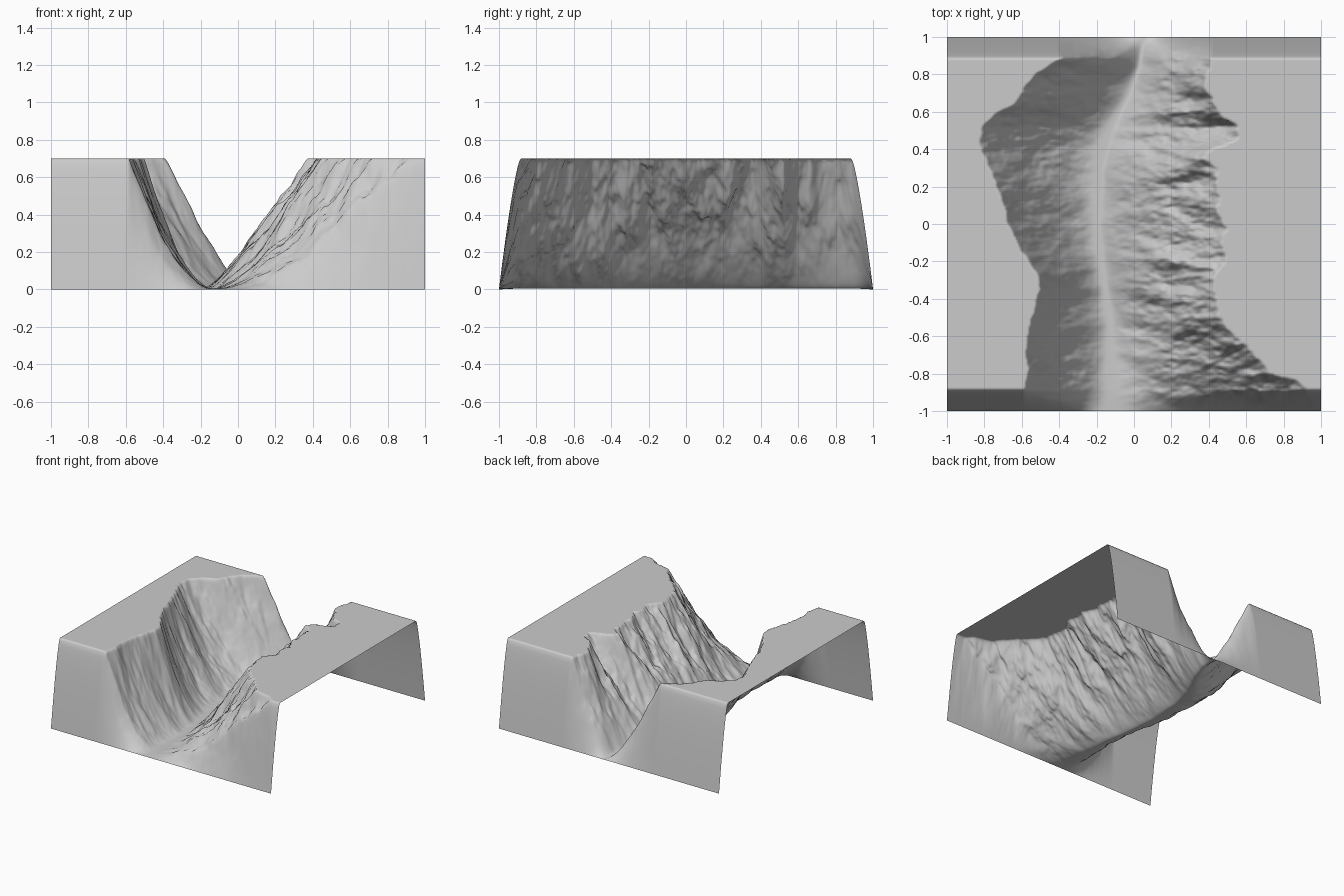
import bpy, bmesh, math
from mathutils import noise, Vector

if "Cube" in bpy.data.objects:
    bpy.data.objects.remove(bpy.data.objects["Cube"])

N = 220          # grid resolution
TOP = 0.70       # plateau height

# canyon plan: (y, x) control points
LEFT_RIM = [(-1, -.62), (-.8, -.57), (-.65, -.57), (-.5, -.54), (-.35, -.50), (-.25, -.52),
            (-.15, -.60), (0, -.66), (.15, -.70), (.3, -.77), (.42, -.82), (.52, -.80),
            (.6, -.70), (.68, -.61), (.8, -.52), (.88, -.40), (1, -.38)]
RIGHT_RIM = [(-1, .98), (-.88, .92), (-.8, .76), (-.7, .62), (-.6, .54), (-.5, .45), (-.35, .43),
             (-.2, .46), (0, .47), (.2, .42), (.4, .43), (.46, .52), (.52, .58), (.6, .44),
             (.7, .39), (.88, .41), (1, .42)]
FLOOR = [(-1, -.13), (-.5, -.13), (-.2, -.17), (0, -.19), (.3, -.17), (.5, -.12), (.7, -.02), (.85, .03), (1, .05)]
# wall curvature along y (1 = straight slope, 2 = bowl)
LEFT_POW = [(-1, 1.7), (-.2, 1.7), (.4, 1.9), (.6, 1.5), (.85, 1.15), (1, 1.15)]
RIGHT_POW = [(-1, 1.5), (-.6, 1.4), (-.3, 1.1), (.5, 1.1), (1, 1.2)]


def sample(table, y):
    for (a, va), (b, vb) in zip(table, table[1:]):
        if y <= b:
            return va + (vb - va) * (y - a) / (b - a)
    return table[-1][1]


def height(x, y):
    floor = sample(FLOOR, y)
    # wall from floor to rim, gullies run down the slopes
    if x < floor:
        t = (floor - x) / (floor - sample(LEFT_RIM, y))
        p, amp = sample(LEFT_POW, y), .055
    else:
        t = (x - floor) / (sample(RIGHT_RIM, y) - floor)
        p, amp = sample(RIGHT_POW, y), .085
    rough = noise.fractal(Vector((x * 4, y * 8, 3.1)), 0.9, 2.1, 4)
    z = TOP * t ** p + amp * rough * min(1, t * 1.5)
    # small rounding at the bottom, hard clamp at the plateau
    z = max(0.0, math.sqrt(max(z, 0) ** 2 + .015 ** 2) - .01)
    z = min(z, TOP)
    # falloff at front and back edges
    u = min(1, (1 - abs(y)) / .115)
    return z * (1 - (1 - u) ** 1.35)


# canyon terrain sheet
bm = bmesh.new()
bmesh.ops.create_grid(bm, x_segments=N, y_segments=N, size=1)
for v in bm.verts:
    v.co.z = height(v.co.x, v.co.y)
for f in bm.faces:
    f.smooth = True
mesh = bpy.data.meshes.new("canyon_terrain")
bm.to_mesh(mesh)
bm.free()
terrain = bpy.data.objects.new("canyon_terrain", mesh)
bpy.context.collection.objects.link(terrain)
